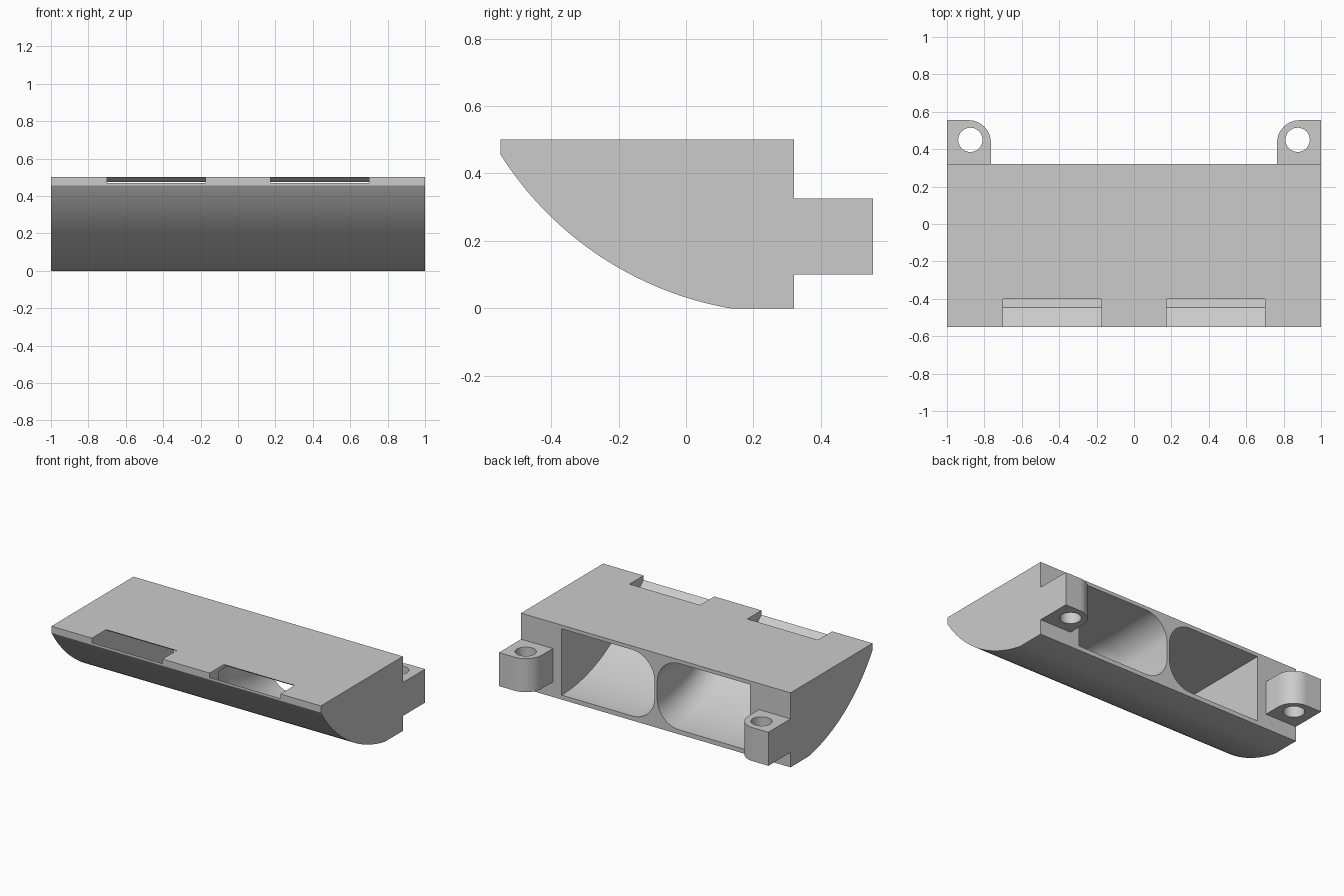
import bpy, bmesh
from math import sqrt, sin, cos, pi, radians
from mathutils import Vector

cube = bpy.data.objects.get("Cube")
if cube:
    bpy.data.objects.remove(cube, do_unlink=True)

grey = bpy.data.materials.new("plain grey")
grey.use_nodes = True
colour = (0.6, 0.6, 0.6, 1)
grey.diffuse_color = colour
grey.node_tree.nodes["Principled BSDF"].inputs["Base Color"].default_value = colour


def loft(name, rings):
    """Skin a closed solid through rings that share one point count."""
    bm = bmesh.new()
    loops = [[bm.verts.new(p) for p in ring] for ring in rings]
    for a, b in zip(loops, loops[1:]):
        for i in range(len(a)):
            j = (i + 1) % len(a)
            bm.faces.new((a[i], a[j], b[j], b[i]))
    bm.faces.new(loops[0])
    bm.faces.new(loops[-1])
    bmesh.ops.recalc_face_normals(bm, faces=bm.faces)
    mesh = bpy.data.meshes.new(name)
    bm.to_mesh(mesh)
    bm.free()
    mesh.materials.append(grey)
    obj = bpy.data.objects.new(name, mesh)
    bpy.context.collection.objects.link(obj)
    return obj


def prism_x(name, profile, x0, x1):
    return loft(name, [[(x, y, z) for y, z in profile] for x in (x0, x1)])


def prism_z(name, outline, z0, z1):
    return loft(name, [[(x, y, z) for x, y in outline] for z in (z0, z1)])


def arc(cx, cy, r, a0, a1, steps):
    angles = [radians(a0 + (a1 - a0) * i / steps) for i in range(steps + 1)]
    return [(cx + r * cos(a), cy + r * sin(a)) for a in angles]


def activate(obj):
    bpy.ops.object.select_all(action='DESELECT')
    obj.select_set(True)
    bpy.context.view_layer.objects.active = obj


def cut(obj, cutter):
    mod = obj.modifiers.new("cut", 'BOOLEAN')
    mod.operation = 'DIFFERENCE'
    mod.solver = 'EXACT'
    mod.object = cutter
    activate(obj)
    bpy.ops.object.modifier_apply(modifier=mod.name)
    bpy.data.objects.remove(cutter, do_unlink=True)


def finish(obj):
    activate(obj)
    bpy.ops.object.shade_smooth_by_angle(angle=radians(30))


def bowl(y, radius):
    """Height of the curved underside, or of the duct floor above it."""
    return 1 - sqrt(radius ** 2 - (y - 0.307) ** 2)


# Body: flat top and back, curved underside
steps = 32
underside = [(y, max(0, bowl(y, 1.0156)))
             for y in (-0.55 + 0.68 * i / steps for i in range(steps + 1))]
body = prism_x("duct_body", underside + [(0.32, 0), (0.32, 0.5), (-0.55, 0.5)], -1, 1)


# Duct cavity: inner corners rounded, outer corners square
def cavity_ring(side, y):
    floor, top = bowl(y, 0.97), 0.475
    r = min(0.165, (top - floor) * 0.49)
    pts = [(0.7, floor), (0.7, top)]
    pts += arc(0.175, top - r, r, 90, 180, 10)
    pts += arc(0.175, floor + r, r, 180, 270, 10)
    return [(side * x, y, z) for x, z in pts]


slot = [(-0.6, 0.47), (-0.55, 0.47), (-0.5, 0.427), (-0.45, 0.39), (-0.34, 0.38),
        (-0.34, 0.46), (-0.37, 0.48), (-0.4, 0.5), (-0.4, 0.6), (-0.6, 0.6)]
for side in (-1, 1):
    rings = [cavity_ring(side, -0.45 + 0.8 * i / 30) for i in range(31)]
    cut(body, loft("cavity_cutter", rings))
    cut(body, prism_x("slot_cutter", slot, side * 0.175, side * 0.7))
finish(body)

# Mounting ears with bolt holes
for side, label in ((1, "left"), (-1, "right")):
    outline = [(1, 0.32), (1, 0.555)] + arc(0.885, 0.435, 0.12, 90, 180, 16) + [(0.765, 0.32)]
    ear = prism_z(label + "_mounting_ear", [(side * x, y) for x, y in outline], 0.1, 0.325)
    cut(ear, prism_z("hole_cutter", arc(side * 0.875, 0.45, 0.065, 0, 348.75, 31), 0, 0.5))
    finish(ear)
